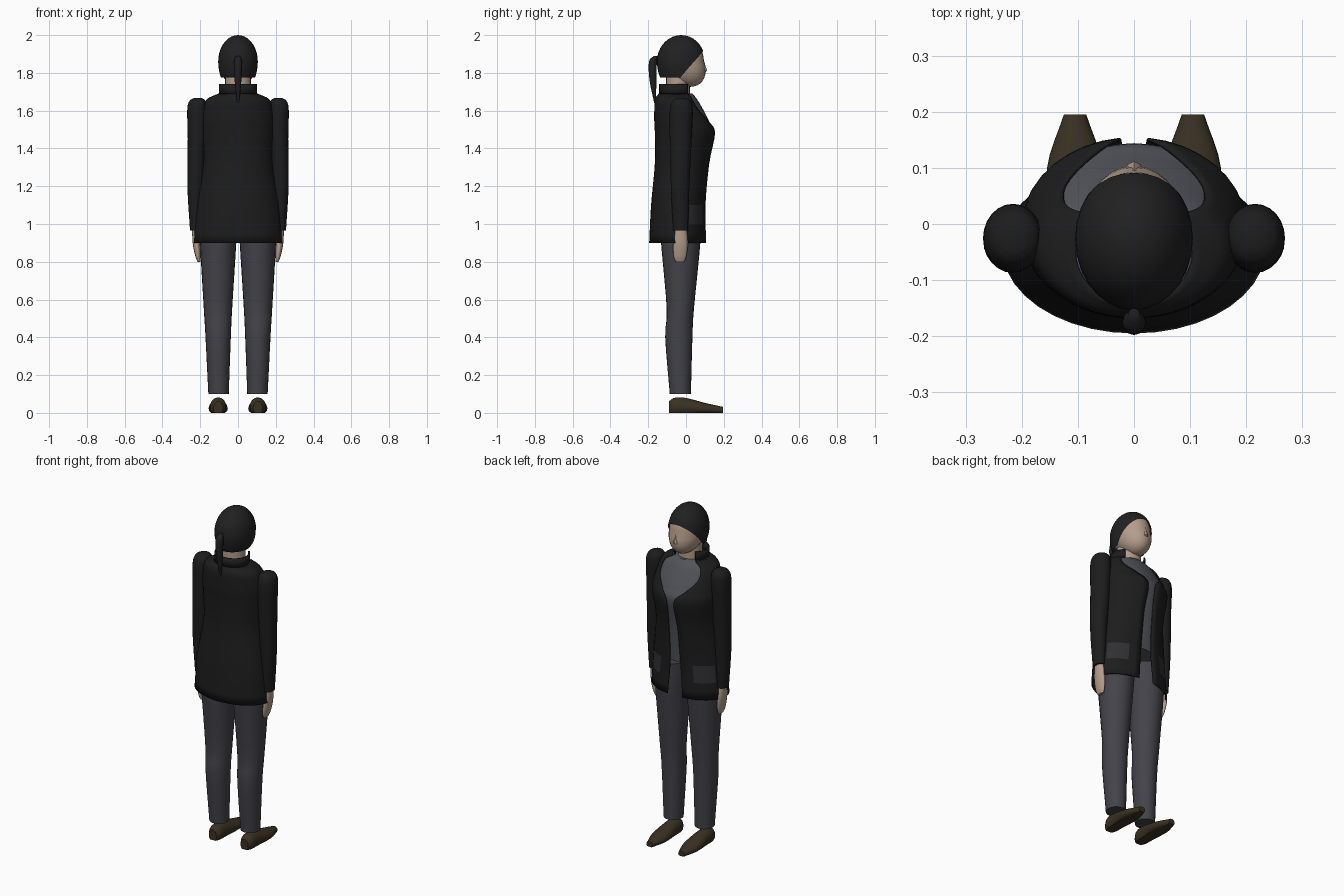
import bpy, bmesh
from math import sin, cos, asin, pi, radians
from mathutils import Vector

cube = bpy.data.objects.get("Cube")
if cube:
    bpy.data.objects.remove(cube, do_unlink=True)


def material(name, red, green, blue):
    mat = bpy.data.materials.new(name)
    mat.use_nodes = True
    mat.diffuse_color = (red, green, blue, 1)
    shader = mat.node_tree.nodes["Principled BSDF"]
    shader.inputs["Base Color"].default_value = (red, green, blue, 1)
    return mat


jacket_black = material("jacket black", .012, .012, .012)
hair_black = material("hair black", .015, .015, .015)
trouser_grey = material("trouser grey", .056, .056, .068)
shirt_grey = material("shirt grey", .085, .089, .104)
pocket_grey = material("pocket grey", .03, .03, .034)
skin = material("skin", .46, .34, .26)
shoe_brown = material("shoe brown", .042, .03, .016)


def finish(name, bm, mats, angle=45):
    """Turn a bmesh into a smooth-shaded object."""
    mesh = bpy.data.meshes.new(name)
    bm.to_mesh(mesh)
    bm.free()
    for mat in mats:
        mesh.materials.append(mat)
    obj = bpy.data.objects.new(name, mesh)
    bpy.context.collection.objects.link(obj)
    bpy.ops.object.select_all(action="DESELECT")
    obj.select_set(True)
    bpy.context.view_layer.objects.active = obj
    bpy.ops.object.shade_smooth_by_angle(angle=radians(angle))
    return obj


def spline(keys, steps=4):
    """Fill in rows between the key rows along a smooth curve."""
    points = [Vector(key) for key in keys]
    points = [2 * points[0] - points[1], *points, 2 * points[-1] - points[-2]]
    rows = []
    for before, start, end, after in zip(points, points[1:], points[2:], points[3:]):
        for step in range(steps):
            t = step / steps
            tangent_in, tangent_out = (end - before) / 2, (after - start) / 2
            bend = 3 * (end - start) - 2 * tangent_in - tangent_out
            twist = 2 * (start - end) + tangent_in + tangent_out
            rows.append(start + t * (tangent_in + t * (bend + t * twist)))
    return rows + [points[-2]]


def oval(z, centre, half_width, back, front, gap=0, count=24):
    """Level ring that starts at +y; a gap leaves it open there."""
    middle, depth = (back + front) / 2, (front - back) / 2
    first = asin(min(gap / half_width, 1))
    sweep = 2 * (pi - first)
    angles = [first + sweep * i / count for i in range(count + (gap > 0))]
    return [Vector((centre + half_width * sin(a), middle + depth * cos(a), z)) for a in angles]


def loft(name, rings, mats, closed=True, thickness=0, rule=None):
    """Skin a list of rings; closed rings get end caps, open ones get thickness."""
    bm = bmesh.new()
    rows = [[bm.verts.new(point) for point in ring] for ring in rings]
    count = len(rows[0])
    for low, high in zip(rows, rows[1:]):
        for i in range(count if closed else count - 1):
            j = (i + 1) % count
            bm.faces.new((high[i], high[j], low[j], low[i]))
    if closed:
        bm.faces.new(rows[0])
        bm.faces.new(reversed(rows[-1]))
        bmesh.ops.recalc_face_normals(bm, faces=bm.faces[:])
    if rule:
        for face in bm.faces:
            face.material_index = rule(face.calc_center_median())
    obj = finish(name, bm, mats)
    if thickness:
        cloth = obj.modifiers.new("cloth thickness", "SOLIDIFY")
        cloth.thickness = thickness
        cloth.offset = -1
    return obj


def skull(name, mat, radii, shape, cuts=()):
    """Ellipsoid reshaped by a rule and trimmed by planes."""
    bm = bmesh.new()
    bmesh.ops.create_uvsphere(bm, u_segments=28, v_segments=18, radius=1)
    for vert in bm.verts:
        vert.co = Vector((0, -.026, 1.86)) + shape(vert.co * Vector(radii).to_tuple()[0]
                                                   if isinstance(radii, float) else
                                                   Vector(c * r for c, r in zip(vert.co, radii)))
    for point, normal in cuts:
        bmesh.ops.bisect_plane(bm, geom=bm.verts[:] + bm.edges[:] + bm.faces[:],
                               plane_co=point, plane_no=normal, clear_outer=True)
    return finish(name, bm, [mat], angle=60)


def push_chin(co):
    return co + Vector((0, max(0, -co.z) * .35, 0))


def lengthen_nape(co):
    return Vector((co.x, co.y, co.z * (1.2 if co.z < 0 else 1)))


def is_pocket(centre):
    return int(1 < centre.z < 1.11 and centre.y > .01 and abs(centre.x) > .1)


# Jacket keys: height, half width, back, front, half opening
jacket = spline([(.9, .235, -.195, .11, .05), (1.1, .22, -.185, .105, .035),
                 (1.32, .188, -.165, .125, .03), (1.48, .2, -.165, .155, .025),
                 (1.54, .198, -.168, .135, .075), (1.6, .187, -.168, .105, .125),
                 (1.66, .165, -.165, .07, .12), (1.69, .105, -.145, .045, .075)])
loft("jacket", [oval(z, 0, wide, back, front, gap, 36) for z, wide, back, front, gap in jacket],
     [jacket_black, pocket_grey], closed=False, thickness=.006, rule=is_pocket)

# Shirt sits just inside the jacket, above the waist
inset = .011
loft("shirt", [oval(z, 0, wide - inset, back + inset, front - inset, count=36)
               for z, wide, back, front, gap in jacket if z > 1.09], [shirt_grey])

# Standing collar, open at the throat
loft("collar", [oval(z, 0, .1, -.142, .036, .07) for z in (1.68, 1.74)],
     [jacket_black], closed=False, thickness=.008)

# Head, neck, nose and hair
skull("head", skin, (.098, .121, .134), push_chin)
loft("neck", [oval(z, 0, .068, -.105, .02) for z in (1.66, 1.78)], [skin])
loft("nose", [oval(z, 0, wide, .07, front, count=8) for z, wide, front in
              ((1.8, .012, .094), (1.81, .017, .112), (1.865, .005, .095))], [skin])
skull("hair", hair_black, (.105, .128, .14), lengthen_nape,
      cuts=[((0, .1, 1.925), (0, .8, -.7)), ((0, 0, 1.775), (0, 0, -1))])
loft("ponytail", [oval(z, 0, r, y - r, y + r, count=12) for z, y, r in
                  spline([(1.64, -.163, .005), (1.76, -.175, .018),
                          (1.86, -.175, .021), (1.89, -.16, .01)])], [hair_black])

# Limb keys: height, centre x, half width, back, front
limbs = {
    "sleeve": (jacket_black, [(.965, .224, .03, -.068, .01), (1.2, .225, .043, -.08, .018),
                              (1.45, .217, .049, -.086, .03), (1.6, .216, .053, -.086, .036),
                              (1.65, .214, .044, -.072, .025), (1.667, .212, .02, -.05, 0)]),
    "hand": (skin, [(.8, .207, .008, -.055, -.01), (.83, .212, .014, -.066, .002),
                    (.9, .22, .02, -.067, .01), (1, .224, .02, -.055, 0)]),
    "trouser_leg": (trouser_grey, [(.1, .103, .054, -.086, .026), (.4, .105, .067, -.11, .034),
                                   (.55, .106, .075, -.102, .042), (.9, .105, .096, -.132, .076),
                                   (1.06, .1, .1, -.14, .08)]),
}


def shoe_ring(centre, y, half_width, height, count=16):
    """Upright ring, flattened where it meets the ground."""
    angles = [2 * pi * i / count for i in range(count)]
    return [Vector((centre + half_width * cos(a), y, max(0, height * (.4 + .6 * sin(a)))))
            for a in angles]


# Shoe keys: distance along y, half width, height
shoe = spline([(-.09, .025, .062), (-.06, .041, .08), (0, .044, .079),
               (.1, .05, .053), (.195, .02, .032)])

for side, sign in (("left", 1), ("right", -1)):
    for part, (mat, keys) in limbs.items():
        loft(f"{side}_{part}", [oval(z, sign * centre, wide, back, front)
                                for z, centre, wide, back, front in spline(keys)], [mat])
    loft(f"{side}_shoe", [shoe_ring(sign * .105, *row) for row in shoe], [shoe_brown])
